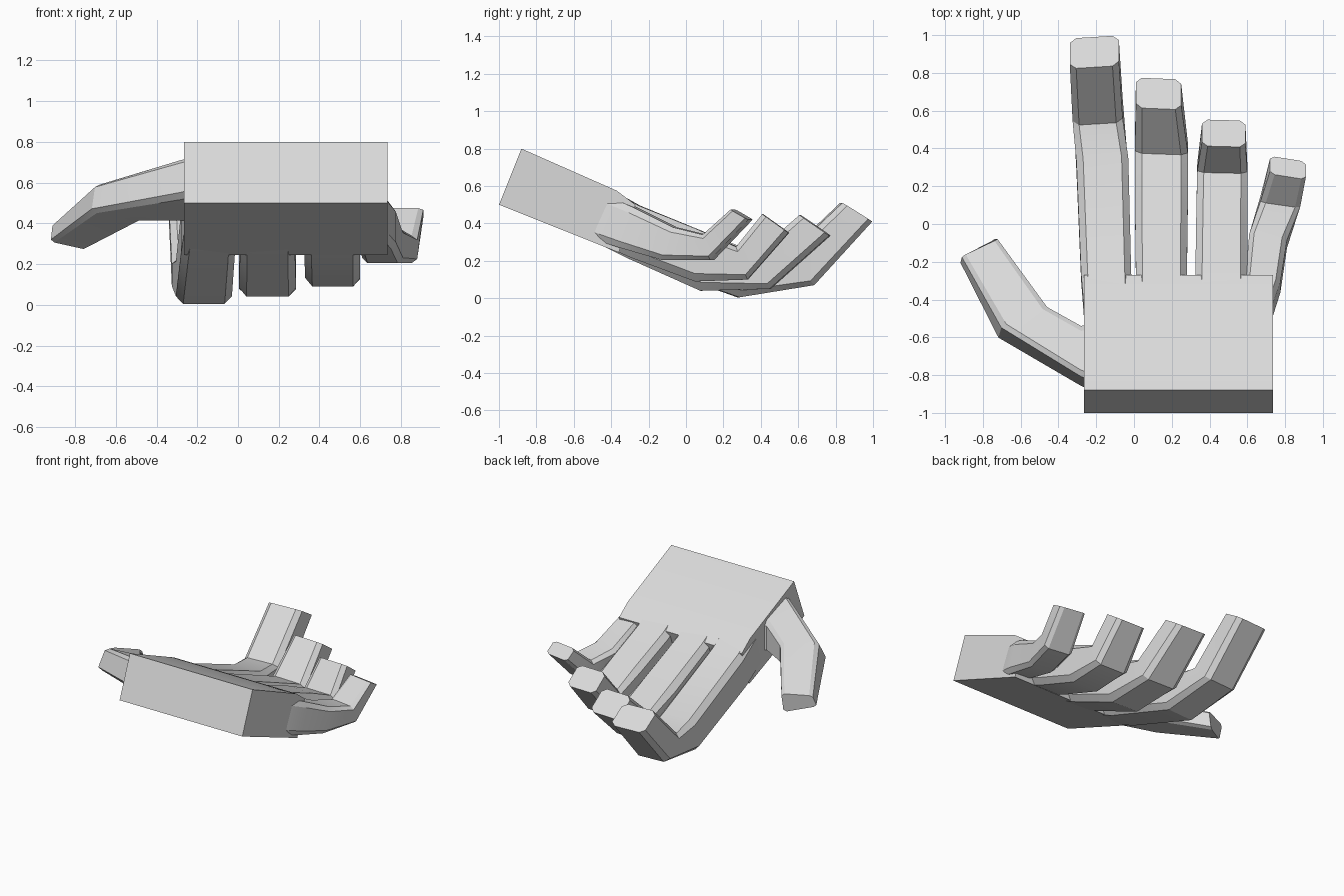
import bpy, bmesh, math
from mathutils import Vector

cube = bpy.data.objects.get("Cube")
if cube:
    bpy.data.objects.remove(cube, do_unlink=True)

grey = bpy.data.materials.new("light grey")
grey.use_nodes = True
grey.diffuse_color = (0.7, 0.7, 0.7, 1)
grey.node_tree.nodes["Principled BSDF"].inputs["Base Color"].default_value = (0.7, 0.7, 0.7, 1)


def loft(name, rings):
    """Skin a list of equal-sized vertex rings and cap both ends."""
    bm = bmesh.new()
    loops = [[bm.verts.new(p) for p in ring] for ring in rings]
    n = len(loops[0])
    for a, b in zip(loops, loops[1:]):
        for i in range(n):
            j = (i + 1) % n
            bm.faces.new((a[i], a[j], b[j], b[i]))
    bm.faces.new(loops[0])
    bm.faces.new(loops[-1])
    bmesh.ops.recalc_face_normals(bm, faces=bm.faces)
    mesh = bpy.data.meshes.new(name)
    bm.to_mesh(mesh)
    bm.free()
    mesh.materials.append(grey)
    obj = bpy.data.objects.new(name, mesh)
    bpy.context.collection.objects.link(obj)
    bpy.ops.object.select_all(action='DESELECT')
    obj.select_set(True)
    bpy.context.view_layer.objects.active = obj
    bpy.ops.object.shade_smooth_by_angle(angle=math.radians(25))
    return obj


def chamfered(corners, cu, cv):
    """Eight-sided ring inside four corners: bottom left, bottom right, top right, top left."""
    bl, br, tr, tl = [Vector(c) for c in corners]
    uv = [(cu, 0), (1 - cu, 0), (1, cv), (1, 1 - cv),
          (1 - cu, 1), (cu, 1), (0, 1 - cv), (0, cv)]
    return [bl.lerp(br, u).lerp(tl.lerp(tr, u), v) for u, v in uv]


def finger(name, sections, skew=0.0):
    """Each section: bottom y, z, top y, z, left x, right x."""
    rings = []
    for by, bz, ty, tz, x0, x1 in sections:
        rings.append(chamfered([(x0, by - skew, bz), (x1, by + skew, bz),
                                (x1, ty + skew, tz), (x0, ty - skew, tz)], 0.13, 0.15))
    loft(name, rings)


# Palm: a slanted slab tapering towards the finger roots
profile = [(-1, .5), (-.88, .8), (-.37, .575), (-.27, .5), (-.36, .245)]
loft("palm", [[(x, y, z) for y, z in profile] for x in (-.265, .735)])

# Four fingers, each curling upwards at the tip
finger("index_finger", [
    (-.5, .31, -.42, .59, -.265, -.01),
    (-.3, .21, -.25, .495, -.28, -.015),
    (.28, .005, .35, .25, -.305, -.03),
    (.68, .07, .53, .225, -.325, -.06),
    (.99, .41, .83, .51, -.34, -.08)], .008)
finger("middle_finger", [
    (-.5, .31, -.42, .59, .01, .28),
    (-.3, .21, -.25, .495, .01, .28),
    (.08, .04, .12, .34, .005, .285),
    (.45, .05, .37, .235, .005, .285),
    (.77, .335, .61, .445, .01, .25)], -.005)
finger("ring_finger", [
    (-.5, .31, -.42, .59, .325, .6),
    (-.3, .22, -.25, .495, .325, .6),
    (.05, .09, .06, .37, .33, .6),
    (.33, .1, .27, .275, .335, .6),
    (.55, .35, .41, .45, .36, .59)], -.003)
finger("little_finger", [
    (-.52, .33, -.42, .55, .57, .725),
    (-.36, .275, -.28, .49, .59, .775),
    (-.12, .205, -.06, .38, .61, .81),
    (.14, .205, .1, .34, .67, .88),
    (.345, .42, .25, .475, .72, .91)], -.015)

# Thumb: outer bottom, inner bottom, inner top, outer top for each section
thumb = [
    [(-.2, -.9, .55), (-.2, -.52, .39), (-.2, -.52, .63), (-.2, -.83, .74)],
    [(-.28, -.865, .53), (-.28, -.54, .4), (-.28, -.54, .63), (-.28, -.8, .72)],
    [(-.72, -.61, .455), (-.46, -.44, .41), (-.46, -.44, .56), (-.7, -.54, .595)],
    [(-.92, -.21, .31), (-.74, -.08, .27), (-.72, -.08, .4), (-.91, -.17, .4)]]
loft("thumb", [chamfered(c, .1, .12) for c in thumb])
